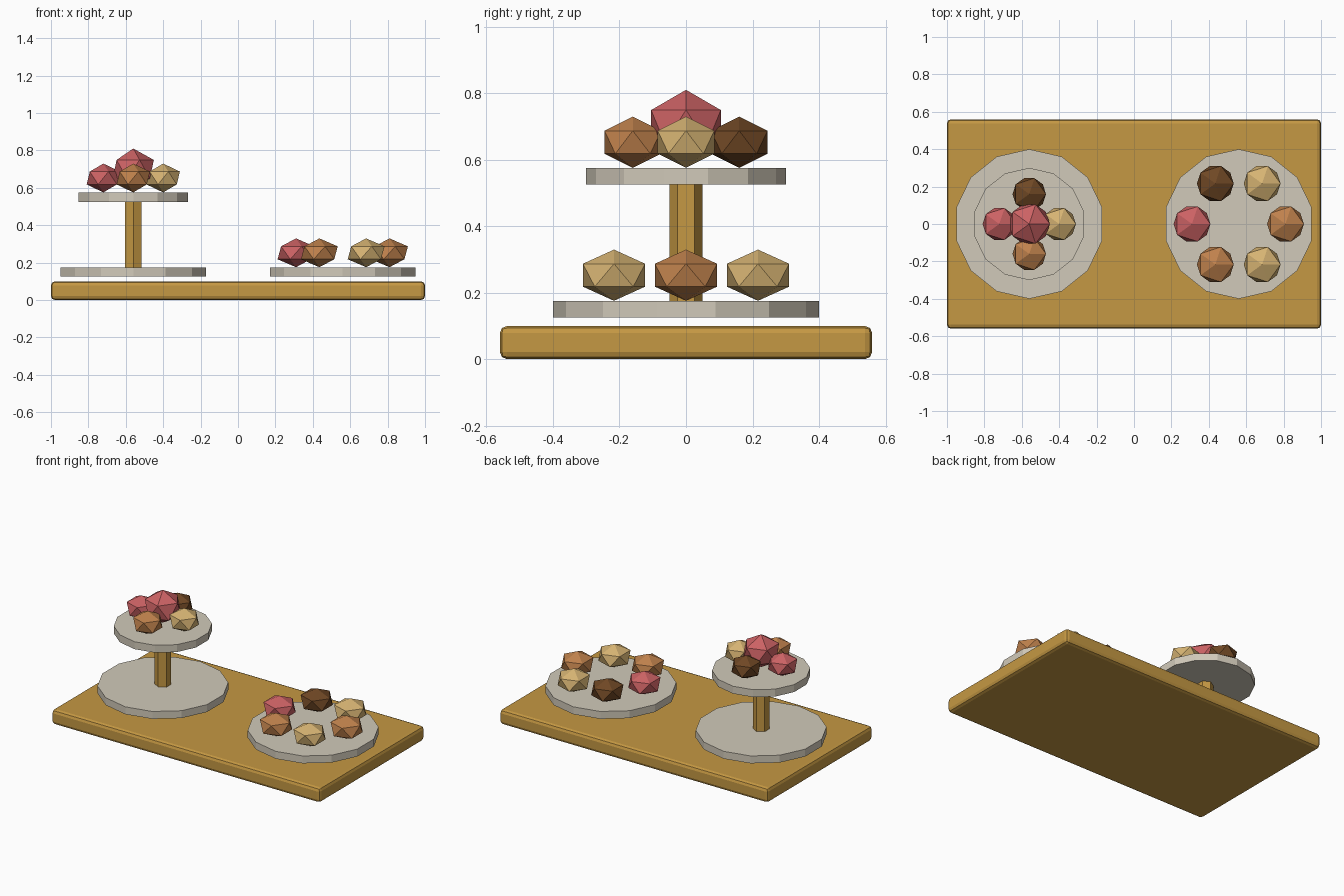
import bpy
from math import cos, sin, radians

cube = bpy.data.objects.get("Cube")
if cube:
    bpy.data.objects.remove(cube, do_unlink=True)


def material(name, rgb):
    m = bpy.data.materials.new(name)
    m.use_nodes = True
    color = (*rgb, 1)
    m.diffuse_color = color
    bsdf = next(n for n in m.node_tree.nodes if n.type == 'BSDF_PRINCIPLED')
    bsdf.inputs["Base Color"].default_value = color
    return m


wood = material("golden_wood", (0.56, 0.315, 0.056))
ceramic = material("pale_ceramic", (0.64, 0.59, 0.49))
red = material("berry_red", (0.60, 0.122, 0.127))
cream = material("cream_tan", (0.67, 0.45, 0.17))
caramel = material("caramel", (0.52, 0.22, 0.072))
chocolate = material("chocolate", (0.16, 0.064, 0.018))


def finish(name, mat):
    ob = bpy.context.object
    ob.name = name
    ob.data.materials.append(mat)
    return ob


def disc(name, x, radius, bottom, top, sides, mat):
    bpy.ops.mesh.primitive_cylinder_add(
        vertices=sides, radius=radius, depth=top - bottom,
        location=(x, 0, (bottom + top) / 2))
    return finish(name, mat)


def treat(name, x, y, z, radius, half_height, mat):
    bpy.ops.mesh.primitive_ico_sphere_add(
        subdivisions=1, radius=radius, location=(x, y, z))
    ob = finish(name, mat)
    ob.scale.z = half_height / radius
    return ob


def ring(name, x, z, spread, radius, mats):
    for i, mat in enumerate(mats):
        a = radians(360 * i / len(mats))
        treat(f"{name}_{i + 1}", x + spread * cos(a), spread * sin(a),
              z, radius, 0.077, mat)


# Serving board with softened edges
bpy.ops.mesh.primitive_cube_add(size=1, location=(0, 0, 0.05))
board = finish("board", wood)
board.scale = (2, 1.12, 0.1)
bpy.ops.object.transform_apply(location=False, rotation=False, scale=True)
bevel = board.modifiers.new("edge", 'BEVEL')
bevel.width = 0.022
bevel.segments = 2

# Tiered stand and flat plate
stand_x, plate_x = -0.56, 0.56
disc("stand_lower_plate", stand_x, 0.4, 0.125, 0.175, 14, ceramic)
disc("stand_post", stand_x, 0.05, 0.17, 0.53, 6, wood)
disc("stand_upper_plate", stand_x, 0.3, 0.525, 0.575, 14, ceramic)
disc("flat_plate", plate_x, 0.4, 0.125, 0.175, 14, ceramic)

# Treats, counter-clockwise from +x
ring("plate_treat", plate_x, 0.2525, 0.25, 0.11,
     [caramel, cream, chocolate, red, caramel, cream])
ring("stand_treat", stand_x, 0.6525, 0.16, 0.1,
     [cream, chocolate, red, caramel])
treat("stand_center_treat", stand_x, 0, 0.7, 0.123, 0.11, red)
